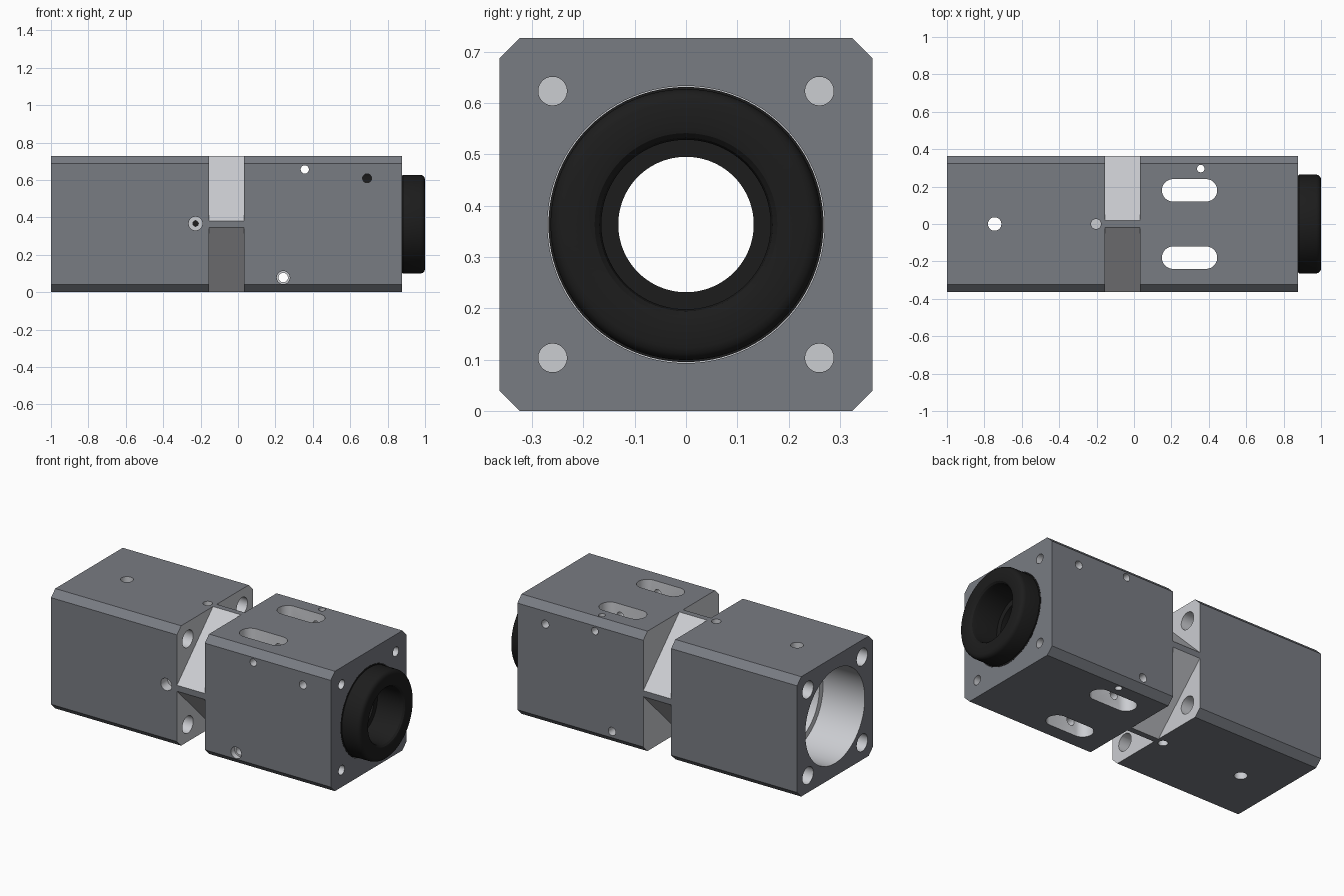
import bpy, bmesh, math
from mathutils import Vector

if "Cube" in bpy.data.objects:
    bpy.data.objects.remove(bpy.data.objects["Cube"])

H = 0.3635          # half width of the square block, also height of the axis
CH = 0.04           # long edge chamfer


def material(name, rgb):
    m = bpy.data.materials.new(name)
    m.diffuse_color = (*rgb, 1)
    m.use_nodes = True
    m.node_tree.nodes["Principled BSDF"].inputs["Base Color"].default_value = m.diffuse_color
    return m


PAINT = material("dark_grey_finish", (0.19, 0.2, 0.225))
BARE = material("bare_metal", (0.6, 0.61, 0.64))
BLACK = material("black_rubber", (0.012, 0.012, 0.012))


def finish(bm, name, mat):
    bmesh.ops.remove_doubles(bm, verts=bm.verts, dist=1e-5)
    bmesh.ops.recalc_face_normals(bm, faces=bm.faces)
    me = bpy.data.meshes.new(name)
    bm.to_mesh(me)
    bm.free()
    ob = bpy.data.objects.new(name, me)
    bpy.context.collection.objects.link(ob)
    me.materials.append(mat)
    return ob


def prism(name, pts, vec, mat):
    """Extrude a closed 3D polygon along a vector."""
    bm = bmesh.new()
    f = bm.faces.new([bm.verts.new(p) for p in pts])
    r = bmesh.ops.extrude_face_region(bm, geom=[f], use_keep_orig=True)
    bmesh.ops.translate(bm, vec=vec, verts=[v for v in r["geom"] if isinstance(v, bmesh.types.BMVert)])
    return finish(bm, name, mat)


def lathe(name, profile, mat, closed=True, n=96):
    """Spin an (x, radius) profile around the long axis."""
    bm = bmesh.new()
    vs = [bm.verts.new((x, 0, H + r)) for x, r in profile]
    es = [bm.edges.new((a, b)) for a, b in zip(vs, vs[1:] + vs[:1])][:None if closed else -1]
    bmesh.ops.spin(bm, geom=vs + es, cent=(0, 0, H), axis=(1, 0, 0),
                   angle=math.tau, steps=n, use_duplicate=False)
    return finish(bm, name, mat)


def smooth(ob):
    bpy.ops.object.select_all(action='DESELECT')
    ob.select_set(True)
    bpy.context.view_layer.objects.active = ob
    bpy.ops.object.shade_smooth_by_angle(angle=math.radians(30))


def cut(ob, cutter):
    cutter.hide_render = True
    m = ob.modifiers.new("cut", 'BOOLEAN')
    m.operation, m.solver, m.object = 'DIFFERENCE', 'EXACT', cutter
    m.material_mode = 'TRANSFER'
    bpy.context.view_layer.objects.active = ob
    bpy.ops.object.modifier_apply(modifier=m.name)
    bpy.data.objects.remove(cutter)


def hole(ob, axis, a, b, r, start, end, stretch=0.0, n=32):
    """Round hole (or slot, when stretched) along an axis at the other two coordinates."""
    pts = []
    for i in range(n):
        t = math.tau * (i + 0.5) / n
        u = a + r * math.cos(t) + math.copysign(stretch, math.cos(t))
        v = b + r * math.sin(t)
        pts.append({'X': (start, u, v), 'Y': (u, start, v), 'Z': (u, v, start)}[axis])
    vec = Vector([(end - start) * (k == axis) for k in "XYZ"])
    cut(ob, prism("hole_cutter", pts, vec, BARE))


# housing: chamfered square bar
k = H - CH
octagon = [(H, k), (k, H), (-k, H), (-H, k), (-H, -k), (-k, -H), (k, -H), (H, -k)]
body = prism("housing", [(-1, y, z + H) for y, z in octagon], Vector((1.877, 0, 0)), PAINT)

# stepped central bore
bore = [(-1.1, 0), (-1.1, .285), (-.72, .285), (-.72, .25), (.48, .25), (.48, .27), (1.1, .27), (1.1, 0)]
cut(body, lathe("bore_cutter", bore, BARE, closed=False))

# waist: four corners cut away, leaving a diamond section
for sy in (-1, 1):
    for sz in (-1, 1):
        tri = [(.018 - .1, H + .1), (H + .1, .018 - .1), (H + .1, H + .1)]
        cut(body, prism("waist_cutter", [(-.155, sy * y, H + sz * z) for y, z in tri],
                        Vector((.187, 0, 0)), BARE))

# corner bolt holes: wide through the rear block, narrow and blind in the front face
for y in (-.26, .26):
    for z in (H - .26, H + .26):
        hole(body, 'X', y, z, .052, -1.1, -.1)
        hole(body, 'X', y, z, .028, .65, 1.1)

# adjustment slots, top to bottom
for y in (-.18, .18):
    hole(body, 'Z', .297, y, .06, -.1, .9, stretch=.088)

# cross holes, front to back
hole(body, 'Y', .357, .656, .022, -.5, .5)
hole(body, 'Y', .69, .609, .024, -.5, .5)
hole(body, 'Y', .242, .078, .025, -.5, .5)
hole(body, 'Y', .242, .078, .035, -.5, -.33)
hole(body, 'Y', -.227, .367, .037, -.5, -.30)
hole(body, 'Y', -.227, .367, .015, -.5, -.1)

# vertical holes
hole(body, 'Z', -.745, 0, .036, -.1, .9)
hole(body, 'Z', .357, .296, .02, -.1, .9)
hole(body, 'Z', -.203, 0, .027, -.1, .05)
hole(body, 'Z', -.203, 0, .027, .68, .9)
smooth(body)

# black eyepiece with rounded rim and inner lip
eye = [(.5, .268), (.876, .268), (.876, .258), (.882, .264), (.975, .264), (.988, .26), (.996, .252),
       (1, .24), (1, .19), (.997, .178), (.988, .169), (.97, .165),
       (.82, .165), (.82, .132), (.78, .132), (.5, .2)]
smooth(lathe("eyepiece", eye, BLACK))

# black inner sleeve behind the waist
sleeve = [(-.5, .248), (.1, .248), (.1, .2), (-.1, .15), (-.2, .15), (-.5, .225)]
smooth(lathe("inner_sleeve", sleeve, BLACK))
